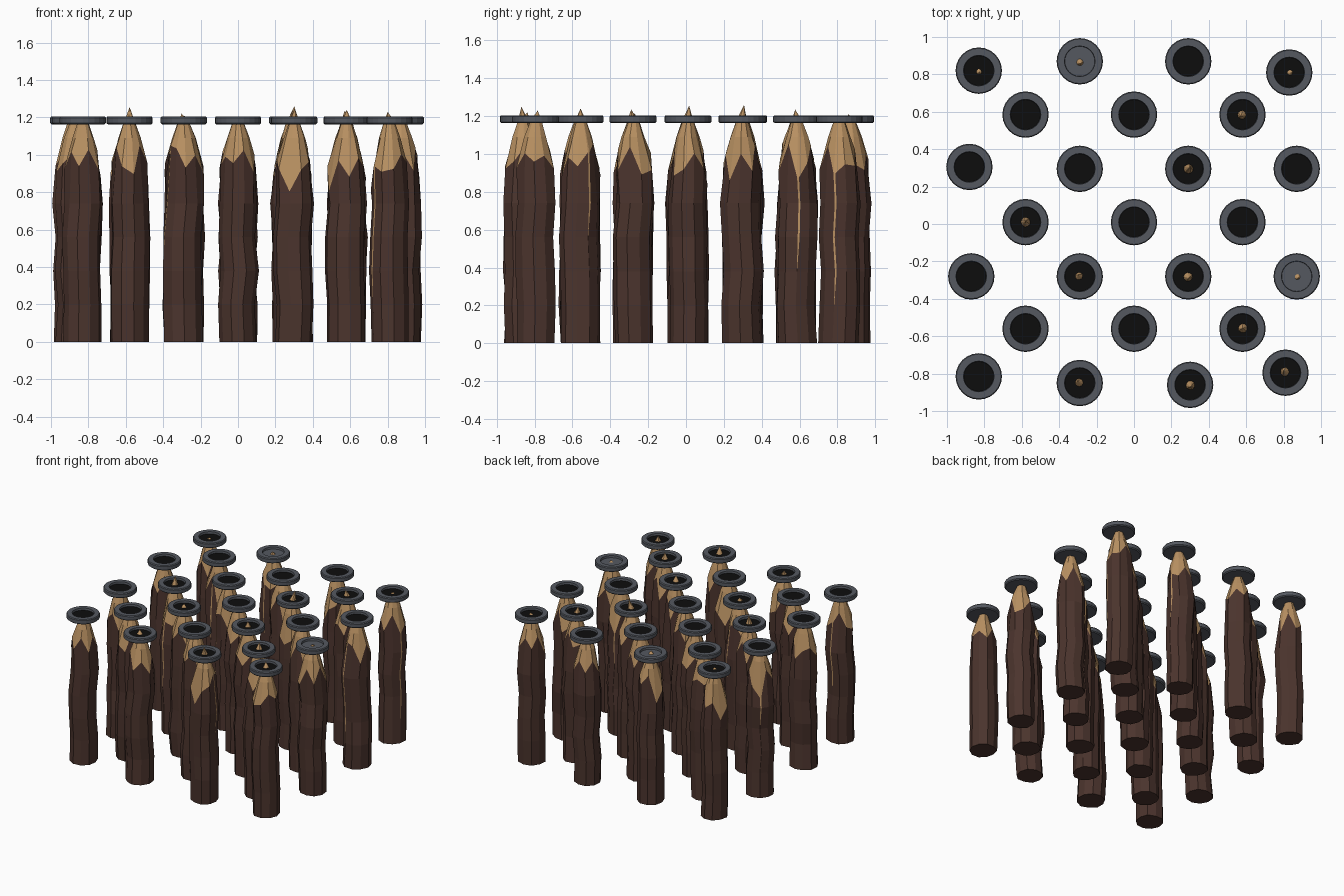
import bpy, bmesh, math, random

if "Cube" in bpy.data.objects:
    bpy.data.objects.remove(bpy.data.objects["Cube"])

random.seed(7)


def material(name, rgb):
    m = bpy.data.materials.new(name)
    m.diffuse_color = (*rgb, 1)
    m.use_nodes = True
    m.node_tree.nodes["Principled BSDF"].inputs["Base Color"].default_value = m.diffuse_color
    return m


BARK = material("dark bark", (0.070, 0.034, 0.026))
WOOD = material("cut wood", (0.485, 0.283, 0.122))
METAL = material("grey metal", (0.090, 0.099, 0.117))
BLACK = material("black inlay", (0.004, 0.004, 0.004))


def finish(bm, name, mats):
    bmesh.ops.recalc_face_normals(bm, faces=bm.faces)
    mesh = bpy.data.meshes.new(name)
    bm.to_mesh(mesh)
    bm.free()
    for m in mats:
        mesh.materials.append(m)
    ob = bpy.data.objects.new(name, mesh)
    bpy.context.collection.objects.link(ob)
    return ob


def stake_radius(z):
    # straight trunk, then a sharpened end
    if z < 0.92:
        return 0.106
    if z < 1.02:
        return 0.106 - (z - 0.92) * 0.2
    return max(0.086 - (z - 1.02) * 0.36, 0.012)


def make_stake(x, y, tip):
    sides = 10
    turn = random.uniform(0, math.tau)
    # regular corners; one corner is doubled to make a narrow split in the bark
    angles = [turn + math.tau * i / sides for i in range(sides)]
    split = random.randrange(sides)
    angles.insert(split + 1, angles[split])
    n = len(angles)
    split_from = random.choice([1, 2, 3, 3])
    uneven = [random.uniform(0.94, 1.04) for _ in range(n)]
    uneven[split + 1] = uneven[split]
    # ragged upper edge of the bark
    edge = [(1.02 if i % 2 else 0.93) + random.uniform(-0.05, 0.04) for i in range(n)]
    edge[random.randrange(n)] = random.uniform(0.80, 0.88)
    edge[split + 1] = edge[split]

    levels = [0, 0.2, 0.38, 0.56, 0.74, edge, 1.09, 1.175]
    bm = bmesh.new()
    rings = []
    for k, level in enumerate(levels):
        sway = 0.010 if 0 < k < 5 else 0.003
        ox, oy = random.uniform(-sway, sway), random.uniform(-sway, sway)
        swell = random.uniform(0.96, 1.03)
        ring = []
        for i, a in enumerate(angles):
            z = level[i] if k == 5 else level
            r = stake_radius(z) * uneven[i] * swell
            if i == split + 1:
                a += 0.10 if k > split_from else 0.01
            ring.append(bm.verts.new((x + ox + r * math.cos(a), y + oy + r * math.sin(a), z)))
        rings.append(ring)
    bm.faces.new(rings[0][::-1])
    for k in range(len(rings) - 1):
        for i in range(n):
            j = (i + 1) % n
            f = bm.faces.new((rings[k][i], rings[k][j], rings[k + 1][j], rings[k + 1][i]))
            f.material_index = int(k >= 5 or (i == split and k >= split_from))
    # splintered point
    top = bm.verts.new((x + random.uniform(-0.012, 0.012), y + random.uniform(-0.012, 0.012), tip))
    for i in range(n):
        bm.faces.new((rings[-1][i], rings[-1][(i + 1) % n], top)).material_index = 1
    finish(bm, "stake", [BARK, WOOD])


def make_cap(x, y, plain):
    # round dish with a raised rim, black inlay in the middle
    profile = [(0.116, 1.163), (0.124, 1.170), (0.124, 1.197), (0.119, 1.204),
               (0.082, 1.204), (0.080, 1.188)]
    n = 24
    bm = bmesh.new()
    rings = [[bm.verts.new((x + r * math.cos(math.tau * i / n),
                            y + r * math.sin(math.tau * i / n), z)) for i in range(n)]
             for r, z in profile]
    for a, b in zip(rings, rings[1:]):
        for i in range(n):
            j = (i + 1) % n
            bm.faces.new((a[i], a[j], b[j], b[i]))
    bm.faces.new(rings[0][::-1])
    bm.faces.new(rings[-1]).material_index = 0 if plain else 1
    finish(bm, "cap", [METAL, BLACK])


# x, y, tip height (hidden tips stay under the inlay)
HID = 1.184
stakes = [
    (-0.83, 0.82, 1.20), (-0.29, 0.87, 1.21), (0.29, 0.87, HID), (0.83, 0.81, 1.20),
    (-0.58, 0.585, HID), (0, 0.585, HID), (0.58, 0.585, 1.235),
    (-0.88, 0.305, HID), (-0.29, 0.295, HID), (0.29, 0.295, 1.26), (0.87, 0.295, HID),
    (-0.58, 0.01, 1.255), (0, 0.01, HID), (0.58, 0.01, HID),
    (-0.87, -0.28, HID), (-0.29, -0.28, 1.215), (0.29, -0.28, 1.235), (0.87, -0.28, 1.20),
    (-0.58, -0.56, HID), (0, -0.56, HID), (0.58, -0.56, 1.24),
    (-0.83, -0.815, HID), (-0.29, -0.85, 1.22), (0.30, -0.86, 1.25), (0.81, -0.795, 1.23),
]
plain_caps = {(-0.29, 0.87), (0.87, -0.28)}
for sx, sy, tip in stakes:
    make_stake(sx, sy, tip)
    make_cap(sx, sy, (sx, sy) in plain_caps)
